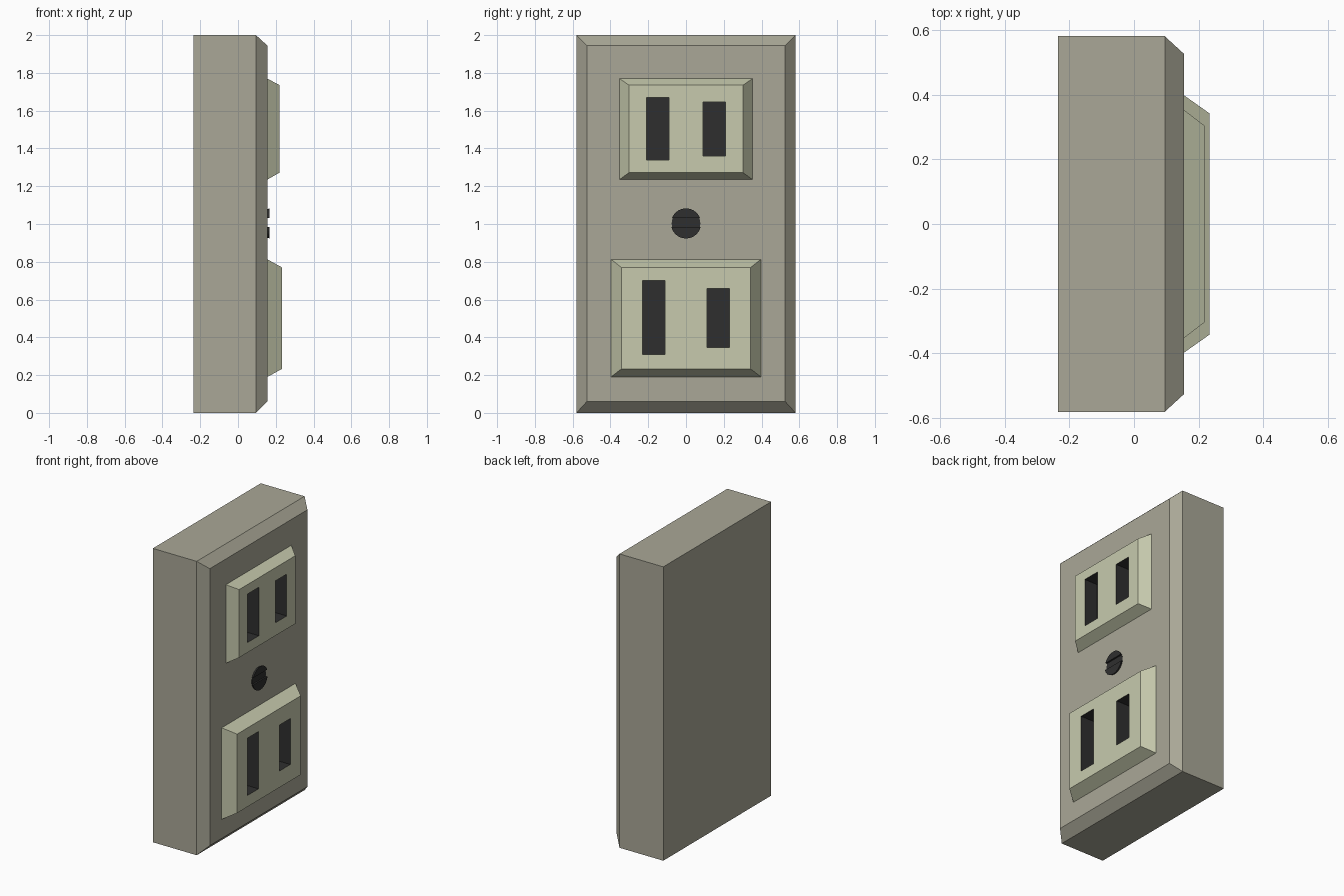
import bpy, bmesh, math
from mathutils import Matrix

if "Cube" in bpy.data.objects:
    bpy.data.objects.remove(bpy.data.objects["Cube"])


def material(name, rgb):
    m = bpy.data.materials.new(name)
    m.diffuse_color = (*rgb, 1)
    m.use_nodes = True
    m.node_tree.nodes["Principled BSDF"].inputs["Base Color"].default_value = m.diffuse_color
    return m


PLATE = material("plate_beige", (0.40, 0.39, 0.31))
IVORY = material("socket_ivory", (0.57, 0.59, 0.42))
DARK = material("dark", (0.028, 0.028, 0.028))


def finish(bm, name, mats, index=0):
    bmesh.ops.recalc_face_normals(bm, faces=bm.faces[:])
    for f in bm.faces:
        f.material_index = index
    me = bpy.data.meshes.new(name)
    bm.to_mesh(me)
    bm.free()
    for m in mats:
        me.materials.append(m)
    ob = bpy.data.objects.new(name, me)
    bpy.context.collection.objects.link(ob)
    return ob


def loft(name, sections, mats, index=0):
    """Closed solid through rectangles (x, y0, y1, z0, z1)."""
    bm = bmesh.new()
    rings = [[bm.verts.new((x, y, z)) for y, z in
              ((y0, z0), (y1, z0), (y1, z1), (y0, z1))]
             for x, y0, y1, z0, z1 in sections]
    bm.faces.new(rings[0])
    bm.faces.new(rings[-1])
    for a, b in zip(rings, rings[1:]):
        for i in range(4):
            j = (i + 1) % 4
            bm.faces.new((a[i], a[j], b[j], b[i]))
    return finish(bm, name, mats, index)


def cutter(name, x0, x1, y0, y1, z0, z1):
    ob = loft(name, [(x0, y0, y1, z0, z1), (x1, y0, y1, z0, z1)], [DARK, DARK], 1)
    ob.hide_render = True
    ob.hide_viewport = True
    ob.display_type = 'WIRE'
    return ob


def cut(target, tool):
    mod = target.modifiers.new("cut_" + tool.name, 'BOOLEAN')
    mod.operation = 'DIFFERENCE'
    mod.solver = 'EXACT'
    mod.object = tool


# Wall plate with chamfered front rim
plate = loft("wall_plate", [
    (-0.235, -0.58, 0.58, 0, 2),
    (0.095, -0.58, 0.58, 0, 2),
    (0.155, -0.525, 0.525, 0.06, 1.945)], [PLATE, DARK])

# Raised sockets: base half width and heights, front half width and heights, slots
sockets = [
    ("upper", 0.352, 1.235, 1.77, 0.22, 0.302, 1.272, 1.735,
     [(-0.21, -0.09, 1.34, 1.67), (0.09, 0.21, 1.36, 1.645)]),
    ("lower", 0.397, 0.19, 0.813, 0.233, 0.342, 0.233, 0.77,
     [(-0.23, -0.112, 0.31, 0.70), (0.112, 0.23, 0.345, 0.658)]),
]
for tag, w, z0, z1, xf, wf, zf0, zf1, slots in sockets:
    socket = loft(tag + "_socket", [(0.155, -w, w, z0, z1),
                                    (xf, -wf, wf, zf0, zf1)], [IVORY, DARK])
    for side, s in zip(("left", "right"), slots):
        tool = cutter(f"{tag}_{side}_slot_cutter", xf - 0.1, xf + 0.1, *s)
        cut(socket, tool)
        cut(plate, tool)

# Centre screw with a driver slot
bm = bmesh.new()
bmesh.ops.create_cone(bm, cap_ends=True, segments=24, radius1=0.07, radius2=0.08,
                      depth=0.028,
                      matrix=Matrix.Translation((0.154, 0, 1.003))
                      @ Matrix.Rotation(math.pi / 2, 4, 'Y'))
screw = finish(bm, "centre_screw", [DARK, DARK])
cut(screw, cutter("screw_slot_cutter", 0.157, 0.25, -0.15, 0.15, 0.985, 1.033))
